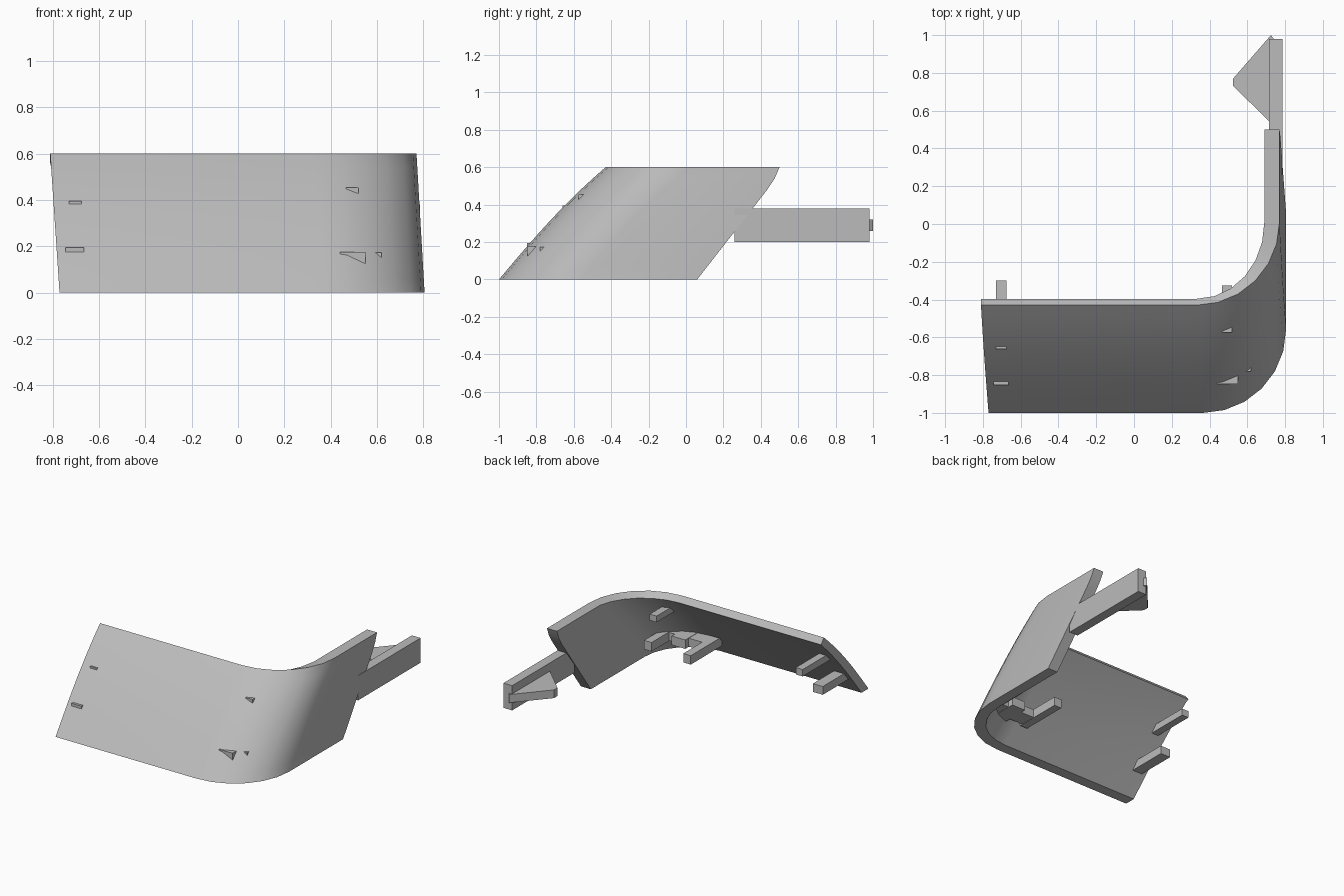
import bpy, bmesh
from math import sin, cos, radians, pi

old = bpy.data.objects.get("Cube")
if old:
    bpy.data.objects.remove(old, do_unlink=True)

grey = bpy.data.materials.new("plain grey")
grey.use_nodes = True
grey.diffuse_color = (0.5, 0.5, 0.5, 1)
grey.node_tree.nodes["Principled BSDF"].inputs["Base Color"].default_value = (0.5, 0.5, 0.5, 1)


def finish(name, bm, smooth=False):
    bmesh.ops.recalc_face_normals(bm, faces=bm.faces)
    mesh = bpy.data.meshes.new(name)
    bm.to_mesh(mesh)
    bm.free()
    mesh.materials.append(grey)
    obj = bpy.data.objects.new(name, mesh)
    bpy.context.collection.objects.link(obj)
    if smooth:
        bpy.ops.object.select_all(action='DESELECT')
        obj.select_set(True)
        bpy.context.view_layer.objects.active = obj
        bpy.ops.object.shade_smooth_by_angle(angle=radians(30))
    return obj


def prism(name, outline, z0, z1):
    """Extrude a flat outline between two heights."""
    bm = bmesh.new()
    low = [bm.verts.new((x, y, z0)) for x, y in outline]
    high = [bm.verts.new((x, y, z1)) for x, y in outline]
    bm.faces.new(low)
    bm.faces.new(high)
    n = len(outline)
    for i in range(n):
        j = (i + 1) % n
        bm.faces.new((low[i], low[j], high[j], high[i]))
    return finish(name, bm)


def block(name, x0, x1, y0, y1, z0, z1):
    return prism(name, [(x0, y0), (x1, y0), (x1, y1), (x0, y1)], z0, z1)


# Curved corner panel: leaning front, rounded corner, upright side wall
RADIUS, WALL, TOP, STEPS, ROWS = 0.44, 0.08, 0.6, 6, 10


def front_y(z):
    return -1 + 0.84 * z + 0.306 * z ** 3


def end_y(z):
    return 0.06 + 0.78 * min(z, 0.52) + 0.43 * max(z - 0.52, 0)


def row(z, inset, drop=0):
    """One horizontal line of points along the panel."""
    points = [(-0.77 - 0.067 * z, front_y(z - drop) + inset, z - drop)]
    for i in range(STEPS + 1):
        a = i / STEPS * pi / 2
        h = z - drop * cos(a)
        cx, cy = 0.805 - 0.058 * h - RADIUS, front_y(h) + RADIUS
        r = RADIUS - inset
        points.append((cx + r * sin(a), cy - r * cos(a), h))
    points.append((0.805 - 0.058 * z - inset, end_y(z), z))
    return points


bm = bmesh.new()
heights = [TOP * i / ROWS for i in range(ROWS + 1)]
loops = [row(z, 0) for z in heights]
loops += [row(z, WALL, 0.04 if z == heights[-1] else 0) for z in reversed(heights)]
grid = [[bm.verts.new(p) for p in line] for line in loops]
for k, line in enumerate(grid):
    after = grid[(k + 1) % len(grid)]
    for i in range(len(line) - 1):
        bm.faces.new((line[i], line[i + 1], after[i + 1], after[i]))
# End caps, strip by strip between the outer and inner skins
last = len(grid) - 1
for k in range(ROWS):
    for e in (0, -1):
        bm.faces.new((grid[k][e], grid[k + 1][e], grid[last - k - 1][e], grid[last - k][e]))
finish("corner_panel", bm, smooth=True)

# Side arm with its catch
block("side_arm", 0.715, 0.785, 0.26, 0.98, 0.20, 0.38)
prism("arm_catch", [(0.725, 1.0), (0.525, 0.77), (0.525, 0.73), (0.715, 0.545), (0.74, 0.545), (0.74, 0.98)],
      0.26, 0.32)

# Mounting pegs that just break through the front skin
block("upper_right_peg", -0.73, -0.675, front_y(0.383), -0.30, 0.345, 0.395)
block("lower_right_peg", -0.745, -0.665, front_y(0.175), -0.51, 0.135, 0.195)
block("upper_left_peg", 0.465, 0.52, -0.575, -0.325, 0.41, 0.455)

# Lower bracket: centre block, bridge and two pegs
block("bracket_block", 0.44, 0.55, -0.847, -0.62, 0.11, 0.175)
block("bracket_bridge", 0.30, 0.62, -0.78, -0.66, 0.112, 0.173)
block("bracket_inner_peg", 0.27, 0.33, -0.80, -0.44, 0.11, 0.175)
block("bracket_outer_peg", 0.60, 0.66, -0.70, -0.46, 0.11, 0.175)
